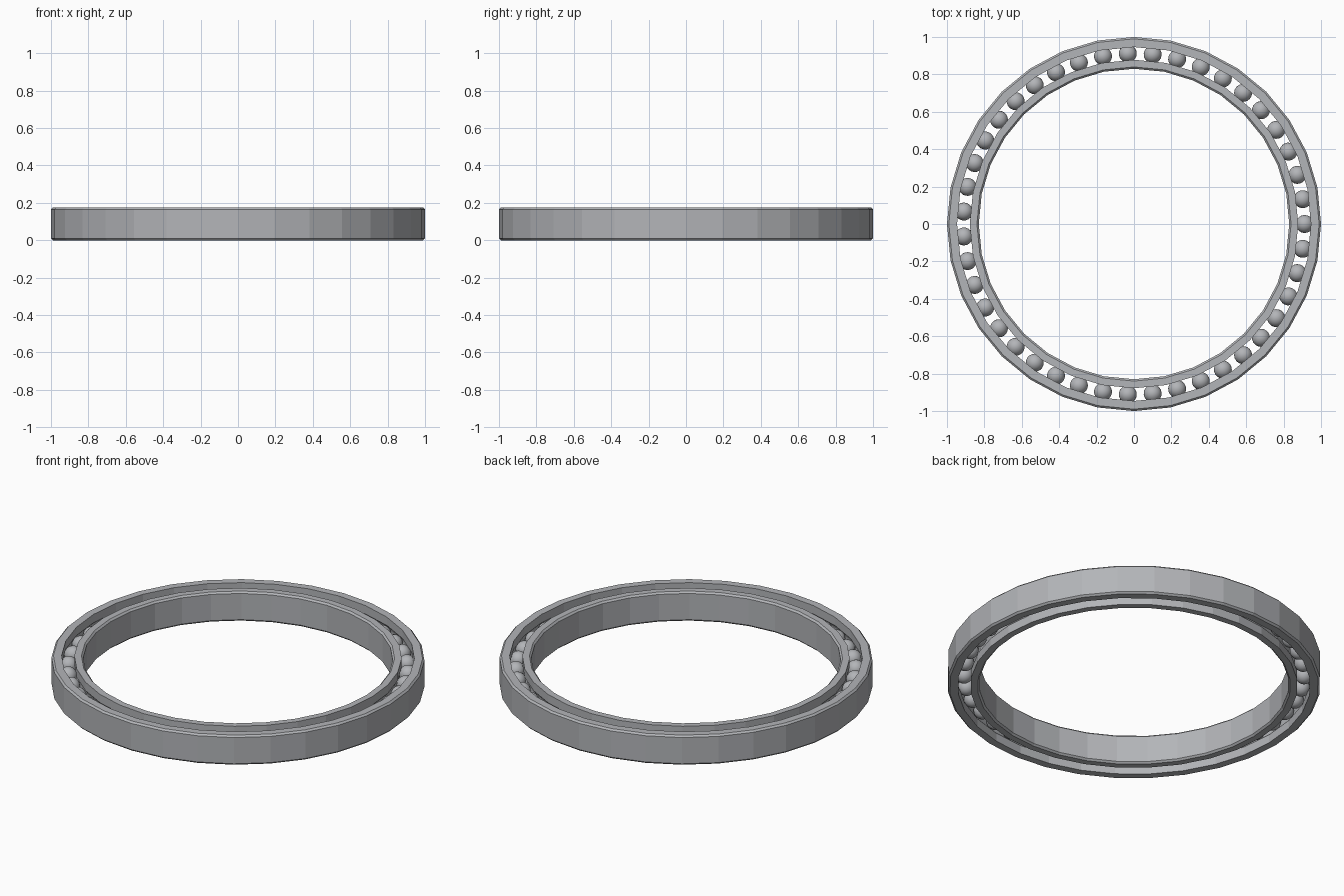
import bpy, bmesh, math
from mathutils import Matrix

cube = bpy.data.objects.get("Cube")
if cube:
    bpy.data.objects.remove(cube, do_unlink=True)

HEIGHT = 0.175
MID = HEIGHT / 2
PITCH = 0.912      # radius of the ball circle
BALL = 0.048
BALLS = 43
SEGMENTS = 32
CHAMFER = 0.01


def material(name, colour):
    m = bpy.data.materials.new(name)
    m.use_nodes = True
    m.diffuse_color = colour
    m.node_tree.nodes["Principled BSDF"].inputs["Base Color"].default_value = colour
    return m


def finish(name, bm, mat):
    bmesh.ops.recalc_face_normals(bm, faces=bm.faces)
    mesh = bpy.data.meshes.new(name)
    bm.to_mesh(mesh)
    bm.free()
    mesh.materials.append(mat)
    obj = bpy.data.objects.new(name, mesh)
    bpy.context.collection.objects.link(obj)
    return obj


def race(name, wall, track, mat):
    """Revolve a chamfered section with a round groove on its track side."""
    side = 1 if wall > track else -1
    groove = BALL + 0.003
    reach = math.acos(abs(track - PITCH) / groove)
    profile = [(track, 0), (wall - side * CHAMFER, 0), (wall, CHAMFER),
               (wall, HEIGHT - CHAMFER), (wall - side * CHAMFER, HEIGHT), (track, HEIGHT)]
    steps = 6
    for i in range(steps + 1):
        a = reach * (1 - 2 * i / steps)
        profile.append((PITCH + side * groove * math.cos(a), MID + groove * math.sin(a)))

    bm = bmesh.new()
    verts = [bm.verts.new((r, 0, z)) for r, z in profile]
    edges = [bm.edges.new((v, verts[i - 1])) for i, v in enumerate(verts)]
    bmesh.ops.spin(bm, geom=verts + edges, cent=(0, 0, 0), axis=(0, 0, 1),
                   angle=math.tau, steps=SEGMENTS, use_merge=True)
    bmesh.ops.remove_doubles(bm, verts=bm.verts, dist=0.0001)
    return finish(name, bm, mat)


steel = material("steel grey", (0.45, 0.46, 0.48, 1))

# Inner and outer races
race("outer_race", 1.0, 0.946, steel)
race("inner_race", 0.83, 0.878, steel)

# Balls, evenly spaced in the groove
bm = bmesh.new()
for i in range(BALLS):
    turn = Matrix.Rotation(math.tau * i / BALLS, 4, 'Z')
    bmesh.ops.create_uvsphere(bm, u_segments=20, v_segments=12, radius=BALL,
                              matrix=turn @ Matrix.Translation((PITCH, 0, MID)))
for f in bm.faces:
    f.smooth = True
finish("bearing_balls", bm, steel)
